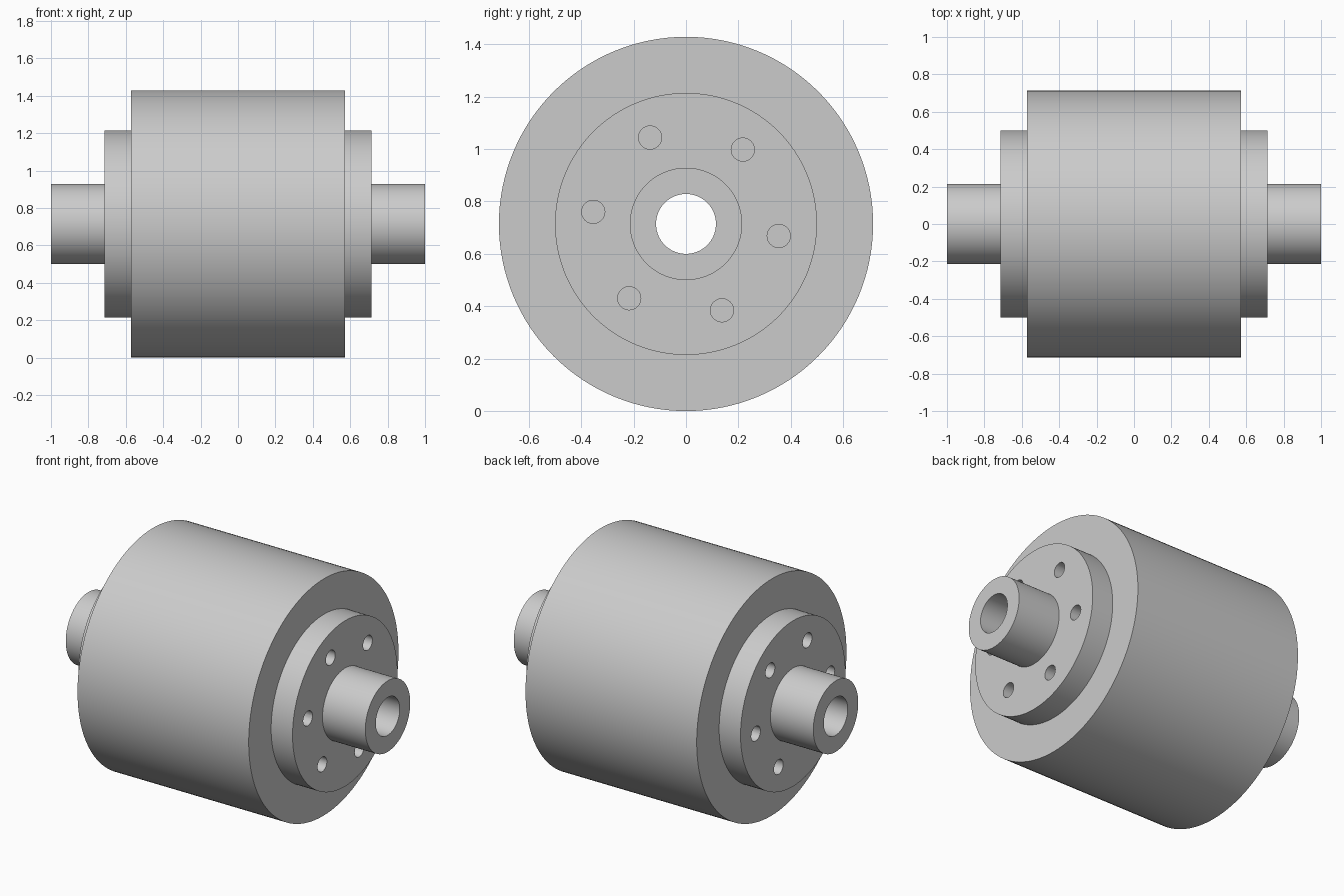
import bpy, bmesh, math
from mathutils import Matrix, Vector

cube = bpy.data.objects.get("Cube")
if cube:
    bpy.data.objects.remove(cube, do_unlink=True)

U = 1 / 70                      # size of one design unit
AXIS_Z = 50 * U                 # height of the roller axis
SEGMENTS = 128

steel = bpy.data.materials.new("light grey steel")
steel.use_nodes = True
grey = (0.6, 0.6, 0.6, 1)
steel.diffuse_color = grey
steel.node_tree.nodes["Principled BSDF"].inputs["Base Color"].default_value = grey


def make_object(name, bm):
    bmesh.ops.recalc_face_normals(bm, faces=bm.faces)
    mesh = bpy.data.meshes.new(name)
    bm.to_mesh(mesh)
    bm.free()
    mesh.materials.append(steel)
    obj = bpy.data.objects.new(name, mesh)
    obj.location.z = AXIS_Z
    bpy.context.collection.objects.link(obj)
    return obj


def lathe_x(name, profile):
    """Turn a closed (x, radius) profile about the x axis."""
    bm = bmesh.new()
    verts = [bm.verts.new((x * U, 0, r * U)) for x, r in profile]
    edges = [bm.edges.new((a, b)) for a, b in zip(verts, verts[1:] + verts[:1])]
    bmesh.ops.spin(bm, geom=verts + edges, cent=(0, 0, 0), axis=(1, 0, 0),
                   angle=math.tau, steps=SEGMENTS, use_duplicate=False)
    bmesh.ops.remove_doubles(bm, verts=bm.verts, dist=1e-5)
    return make_object(name, bm)


# Drum, stepped end flanges and hollow shaft turned as one piece
BORE, SHAFT, FLANGE, DRUM = 8, 15, 35, 50
half = [(70, BORE), (70, SHAFT), (50, SHAFT), (50, FLANGE), (40, FLANGE), (40, DRUM)]
profile = half + [(-x, r) for x, r in reversed(half)]
roller = lathe_x("flanged_roller", profile)

# Blind bolt holes: six in each flange
HOLE_RADIUS, HOLE_CIRCLE, HOLE_DEPTH = 3.1, 25, 10
bm = bmesh.new()
for side in (-1, 1):
    for i in range(6):
        a = math.radians(60 * i - 7.4)
        centre = Vector((side * 50, HOLE_CIRCLE * math.cos(a), HOLE_CIRCLE * math.sin(a))) * U
        bmesh.ops.create_cone(
            bm, cap_ends=True, segments=32, radius1=HOLE_RADIUS * U,
            radius2=HOLE_RADIUS * U, depth=2 * HOLE_DEPTH * U,
            matrix=Matrix.Translation(centre) @ Matrix.Rotation(math.pi / 2, 4, "Y"))
cutter = make_object("bolt_hole_cutter", bm)
cutter.hide_render = True

cut = roller.modifiers.new("bolt holes", "BOOLEAN")
cut.operation = "DIFFERENCE"
cut.solver = "EXACT"
cut.object = cutter

bpy.ops.object.select_all(action="DESELECT")
roller.select_set(True)
bpy.context.view_layer.objects.active = roller
bpy.ops.object.modifier_apply(modifier=cut.name)
bpy.data.objects.remove(cutter, do_unlink=True)
bpy.ops.object.shade_smooth_by_angle(angle=math.radians(30))
